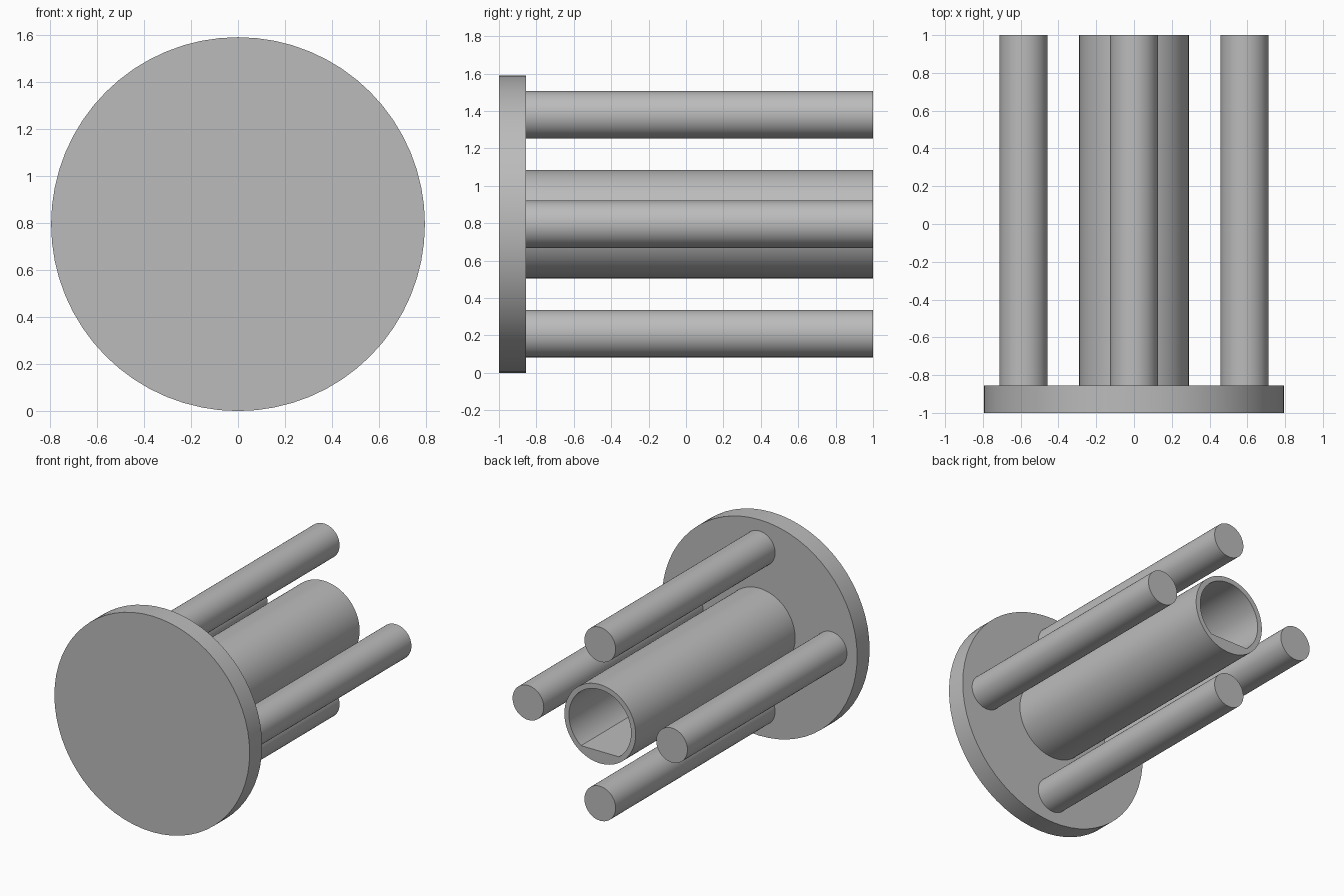
import bpy
import bmesh
from math import sin, cos, pi, radians

cube = bpy.data.objects.get("Cube")
if cube:
    bpy.data.objects.remove(cube, do_unlink=True)

CENTRE_Z = 0.795
PLATE_BACK = -0.855

grey = bpy.data.materials.new("plain grey")
grey.use_nodes = True
colour = (0.5, 0.5, 0.5, 1)
grey.diffuse_color = colour
grey.node_tree.nodes["Principled BSDF"].inputs["Base Color"].default_value = colour


def finish(obj, name):
    obj.name = name
    obj.data.materials.append(grey)
    bpy.ops.object.select_all(action="DESELECT")
    obj.select_set(True)
    bpy.context.view_layer.objects.active = obj
    bpy.ops.object.shade_smooth_by_angle(angle=radians(30))


def cylinder(name, radius, x, z, y0, y1, sides=64):
    """Solid cylinder lying along y."""
    bpy.ops.mesh.primitive_cylinder_add(
        vertices=sides, radius=radius, depth=y1 - y0,
        location=(x, (y0 + y1) / 2, z), rotation=(pi / 2, 0, 0))
    finish(bpy.context.object, name)


def d_bore_tube(name, outer, inner, y0, y1, sides=96):
    """Round tube along y whose bore has a flat floor."""
    floor = inner * sin(radians(52.5))

    def bore(a):
        drop = -sin(a)
        return min(inner, floor / drop) if drop > 0 else inner

    bm = bmesh.new()

    def ring(radius, y):
        angles = [2 * pi * i / sides for i in range(sides)]
        return [bm.verts.new((radius(a) * cos(a), y, CENTRE_Z + radius(a) * sin(a)))
                for a in angles]

    loops = [ring(lambda a: outer, y0), ring(lambda a: outer, y1),
             ring(bore, y1), ring(bore, y0)]
    for k in range(4):
        a, b = loops[k], loops[(k + 1) % 4]
        for i in range(sides):
            j = (i + 1) % sides
            bm.faces.new((a[i], a[j], b[j], b[i]))
    bmesh.ops.recalc_face_normals(bm, faces=bm.faces)
    mesh = bpy.data.meshes.new(name)
    bm.to_mesh(mesh)
    bm.free()
    obj = bpy.data.objects.new(name, mesh)
    bpy.context.collection.objects.link(obj)
    finish(obj, name)


# Round end plate
cylinder("end_plate", 0.795, 0, CENTRE_Z, -1, PLATE_BACK)

# Central hollow shaft with keyed bore
d_bore_tube("centre_tube", 0.29, 0.253, PLATE_BACK, 1)

# Four rods around the tube
for name, dx, dz in (("top_rod", 0, 1), ("bottom_rod", 0, -1),
                     ("left_rod", 1, 0), ("right_rod", -1, 0)):
    cylinder(name, 0.127, 0.585 * dx, CENTRE_Z + 0.585 * dz, PLATE_BACK, 1, 48)
